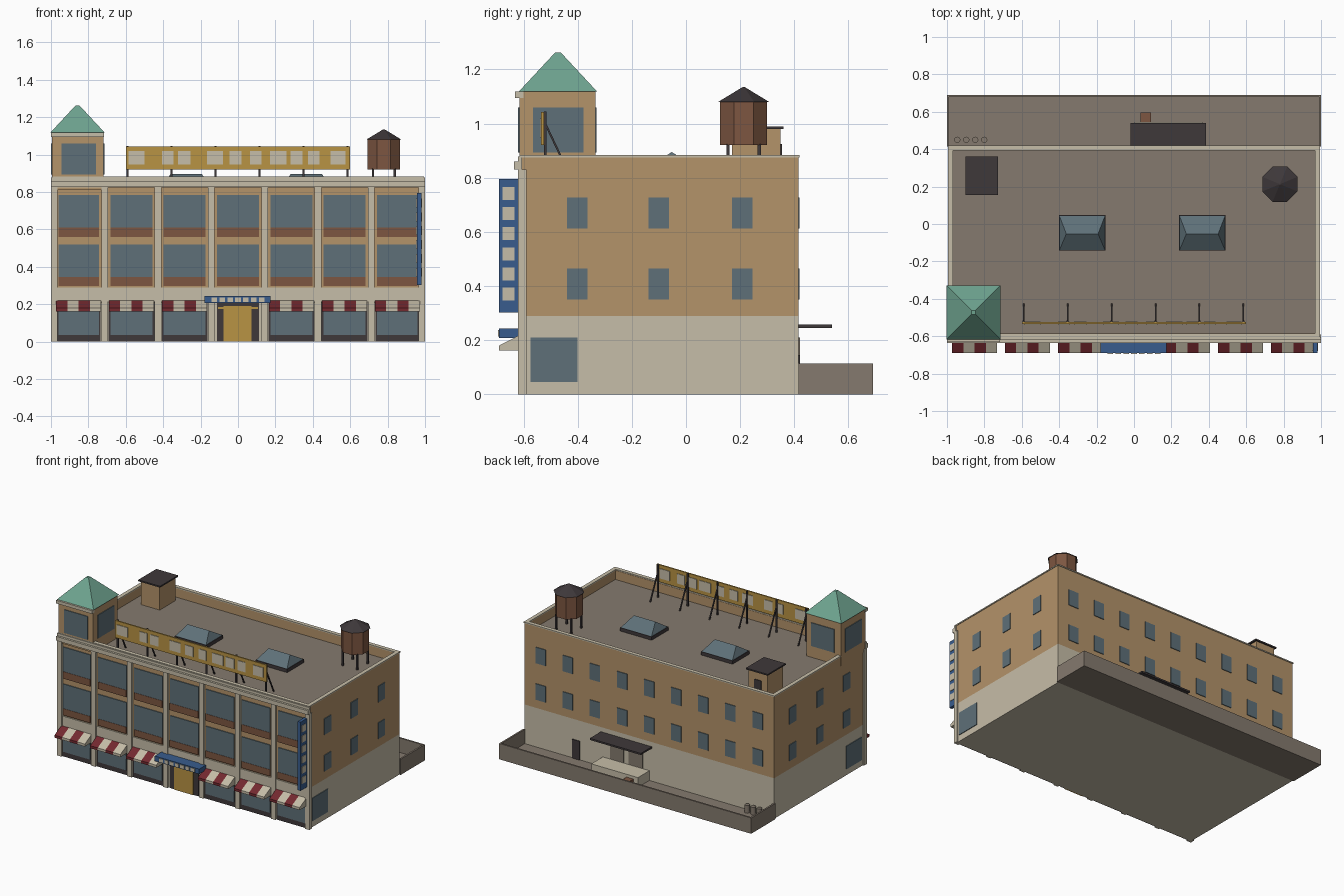
import bpy, bmesh, math
from mathutils import Vector

if "Cube" in bpy.data.objects:
    bpy.data.objects.remove(bpy.data.objects["Cube"])


def mat(name, h):
    m = bpy.data.materials.new(name)
    c = [int(h[i:i + 2], 16) / 255 for i in (0, 2, 4)]
    m.diffuse_color = [v / 12.92 if v < .04045 else ((v + .055) / 1.055) ** 2.4 for v in c] + [1]
    m.use_nodes = True
    m.node_tree.nodes["Principled BSDF"].inputs["Base Color"].default_value = m.diffuse_color
    return m


TAN = mat("tan_brick", "b4936a")
STONE = mat("pale_stone", "c6bda8")
GLASS = mat("blue_grey_glass", "5e7078")
RUST = mat("rust_brown", "7d5641")
DARK = mat("charcoal", "3e383a")
GOLD = mat("ochre_gold", "b89344")
GREEN = mat("copper_green", "6ea38f")
BLUE = mat("sign_blue", "385c8d")
RED = mat("awning_red", "74292f")
ASPH = mat("asphalt_grey", "857a6e")


def finish(name, bm, *mats):
    bmesh.ops.recalc_face_normals(bm, faces=bm.faces)
    me = bpy.data.meshes.new(name)
    bm.to_mesh(me)
    bm.free()
    for m in mats:
        me.materials.append(m)
    ob = bpy.data.objects.new(name, me)
    bpy.context.collection.objects.link(ob)
    return ob


def add_box(bm, x0, x1, y0, y1, z0, z1):
    vs = bmesh.ops.create_cube(bm, size=1)["verts"]
    for v in vs:
        v.co = Vector((x1 if v.co.x > 0 else x0, y1 if v.co.y > 0 else y0, z1 if v.co.z > 0 else z0))


def boxes(name, m, *dims):
    bm = bmesh.new()
    for d in dims:
        add_box(bm, *d)
    return finish(name, bm, m)


def cone(name, m, n, r0, r1, x, y, z0, z1, rot=0.0):
    bm = bmesh.new()
    bmesh.ops.create_cone(bm, cap_ends=True, segments=n, radius1=r0, radius2=r1, depth=z1 - z0)
    c, s = math.cos(rot), math.sin(rot)
    for v in bm.verts:
        p = v.co.copy()
        v.co = (x + p.x * c - p.y * s, y + p.x * s + p.y * c, p.z + (z0 + z1) / 2)
    return finish(name, bm, m)


def ring(x0, x1, y0, y1, z0, z1, t):
    return [(x0, x1, y0, y0 + t, z0, z1), (x0, x1, y1 - t, y1, z0, z1),
            (x0, x0 + t, y0 + t, y1 - t, z0, z1), (x1 - t, x1, y0 + t, y1 - t, z0, z1)]


# main body, roof deck and parapet
X, YF, YB, DECK = .99, -.605, .415, .81
boxes("stone_ground_floor", STONE, (-X, X, YF, YB, 0, .29))
boxes("brick_upper_floors", TAN, (-X, X, YF, YB, .29, DECK - .004))
boxes("roof_deck", ASPH, (-X + .01, X - .01, YF + .01, YB - .01, DECK - .004, DECK))
boxes("parapet", TAN, *ring(-X, X, YF, YB, DECK - .004, .875, .02))
boxes("parapet_coping", STONE, *ring(-.995, .995, -.615, .42, .875, .883, .028))
boxes("front_cornice", STONE, (-1, 1, -.62, YF, .825, .878), (-1, 1, -.635, YF, .83, .86))

# front facade: piers, lintel band, windows and spandrels
piers = [s * v for s in (-1, 1) for v in (.1425, .4275, .7125)]
boxes("front_piers", STONE, *[(x - .018, x + .018, -.62, YF, 0, .83) for x in piers],
      *[(min(s, s * .965), max(s, s * .965), -.62, -.59, 0, .83) for s in (-1, 1)])
boxes("shop_lintel_band", STONE, (-.98, .98, -.613, YF, .215, .29))
bays = [(-.852, .108), (-.57, .1125), (-.285, .1125), (0, .1125), (.285, .1125), (.57, .1125), (.852, .108)]
rows = [(.345, .52, .298), (.61, .785, .56)]
boxes("front_windows", GLASS, *[(c - w, c + w, YF - .006, YF, a, b) for c, w in bays for a, b, _ in rows])
boxes("front_spandrels", RUST, *[(c - w, c + w, YF - .008, YF, s, a) for c, w in bays for a, _, s in rows])
shops = [b for b in bays if b[0]]
boxes("shop_surrounds", DARK, *[(c - w - .01, c + w + .01, YF - .004, YF, 0, .215) for c, w in shops])
boxes("shop_windows", GLASS, *[(c - w, c + w, YF - .008, YF, .035, .205) for c, w in shops])

# entrance
boxes("entrance_surround", DARK, (-.113, .113, YF - .004, YF, 0, .215))
boxes("entrance_doors", GOLD, (-.077, .073, YF - .009, YF, 0, .19), (-.108, .108, YF - .012, YF, .174, .184))
boxes("entrance_canopy", BLUE, (-.178, .175, -.69, YF, .207, .243))
boxes("canopy_panels", STONE, *[(i * .042 - .015, i * .042 + .015, -.694, -.69, .213, .237) for i in range(-3, 4)])

# striped awnings
profile = [(YF, .224), (-.69, .18), (-.69, .162), (YF, .162)]
for c, w in shops:
    bm = bmesh.new()
    n, a, step = 4, c - .12, .06
    cols = [[bm.verts.new((a + i * step, y, z)) for y, z in profile] for i in range(n + 1)]
    for i in range(n):
        for k in range(4):
            f = bm.faces.new((cols[i][k], cols[i + 1][k], cols[i + 1][(k + 1) % 4], cols[i][(k + 1) % 4]))
            f.material_index = i % 2
    bm.faces.new(cols[0])
    bm.faces.new(cols[n]).material_index = 1
    finish("awning", bm, RED, STONE)

# side and back windows and doors
side = [(s * X - .005, s * X + .005) for s in (-1, 1)]
wz = [(.35, .465), (.612, .727)]
boxes("side_windows", GLASS, *[(a, b, y - .038, y + .038, z0, z1)
                               for a, b in side for y in (-.402, -.1, .208) for z0, z1 in wz],
      *[(a, b, -.575, -.4, .045, .21) for a, b in side])
boxes("back_windows", GLASS, *[(i * .215 - .04, i * .215 + .04, YB, YB + .005, z0, z1)
                               for i in range(-4, 5) for z0, z1 in wz])
boxes("back_door", DARK, (.55, .61, YB, YB + .006, .01, .145))
boxes("loading_doors", ASPH, (.05, .16, YB, YB + .006, .085, .21), (.2, .31, YB, YB + .006, .085, .21))

# rear yard
boxes("yard", ASPH, (-1, 1, YB, .69, 0, .01), (-1, 1, .678, .69, .01, .113),
      (-1, -.988, YB, .678, .01, .113), (.988, 1, YB, .678, .01, .113))
boxes("loading_dock", STONE, (0, .37, YB, .545, .01, .08))
boxes("loading_canopy", DARK, (-.02, .385, YB, .54, .245, .257))
boxes("crate", RUST, (.035, .09, .545, .595, .01, .06))
for i in range(4):
    cone("bin", ASPH, 12, .017, .017, -.945 + i * .048, .45, .01, .065)

# corner tower
tx0, tx1, ty0, ty1 = -.995, -.72, -.615, -.335
boxes("tower", TAN, (tx0, tx1, ty0, ty1, DECK, 1.12))
tz0, tz1 = .893, 1.06
boxes("tower_windows", GLASS, (-.945, -.76, ty0 - .005, ty1 + .005, tz0, tz1),
      (tx0 - .005, tx1 + .005, -.565, -.378, tz0, tz1))
boxes("tower_cornice", STONE, (-1, -.717, -.632, -.6, 1.095, 1.118))
cone("tower_roof", GREEN, 4, .145 * 2 ** .5, .011 * 2 ** .5, -.858, -.473, 1.118, 1.262, math.pi / 4)

# stair house
boxes("stair_house", TAN, (-.89, -.74, .17, .35, DECK, .98))
boxes("stair_house_roof", DARK, (-.9, -.727, .155, .36, .98, .99))
boxes("stair_house_door", DARK, (-.845, -.79, .35, .355, DECK, .925))

# skylights
for cx in (-.277, .365):
    cy = -.048
    boxes("skylight_curb", DARK, (cx - .125, cx + .125, cy - .095, cy + .095, DECK, .835))
    bm = bmesh.new()
    b = [bm.verts.new((cx + sx * .122, cy + sy * .092, .835)) for sx, sy in ((-1, -1), (1, -1), (1, 1), (-1, 1))]
    l, r = [bm.verts.new((cx + s * .085, cy - .005, .895)) for s in (-1, 1)]
    for f in ((b[0], b[1], r, l), (b[2], b[3], l, r), (b[1], b[2], r), (b[3], b[0], l), b):
        bm.faces.new(f)
    finish("skylight_glass", bm, GLASS)

# water tank
wx, wy, flat = .78, .213, math.pi / 8
boxes("tank_legs", DARK, *[(wx + sx * .058 - .006, wx + sx * .058 + .006, wy + sy * .058 - .006,
                            wy + sy * .058 + .006, DECK, .925) for sx in (-1, 1) for sy in (-1, 1)])
cone("water_tank", RUST, 8, .094, .094, wx, wy, .92, 1.082, flat)
cone("tank_roof", DARK, 8, .102, .004, wx, wy, 1.08, 1.135, flat)

# rooftop sign with plain panels, posts and braces
boxes("roof_sign", GOLD, (-.6, .6, -.535, -.525, .92, 1.043))
panels = [(-.585, -.5), (-.405, -.345), (-.32, -.255), (-.165, -.08), (-.045, .02),
          (.065, .125), (.17, .26), (.28, .345), (.375, .435), (.495, .575)]
boxes("roof_sign_panels", STONE, *[(a, b, -.539, -.521, .948, 1.018) for a, b in panels])
posts = [-.59 + i * .235 for i in range(6)]
boxes("sign_posts", DARK, *[(x - .005, x + .005, -.525, -.515, DECK, 1.045) for x in posts])
bm = bmesh.new()
for x in posts:
    n0 = len(bm.verts)
    add_box(bm, x - .004, x + .004, -.524, -.516, DECK, 1.0)
    bm.verts.ensure_lookup_table()
    for v in bm.verts[n0:]:
        if v.co.z < .9:
            v.co.y += .09
finish("sign_braces", bm, DARK)

# blade sign at the right corner
boxes("blade_sign", BLUE, (.957, .98, -.69, -.615, .302, .795))
boxes("blade_sign_panels", STONE, *[(.953, .984, -.678, -.633, .347 + i * .074, .395 + i * .074) for i in range(6)])
